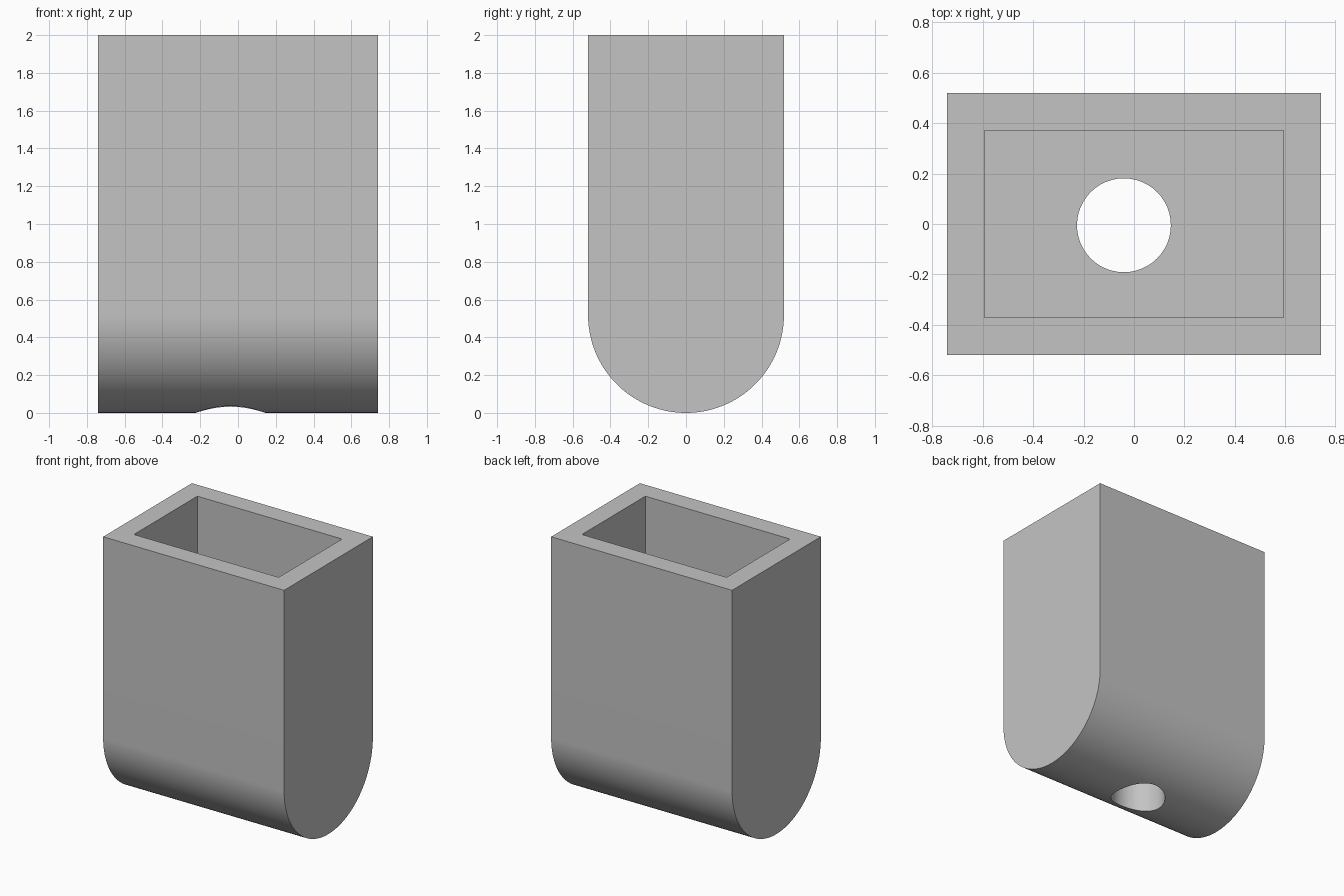
import bpy
import bmesh
import math

WIDTH, DEPTH, HEIGHT = 1.48, 1.037, 2.0
WALL = 0.148
RADIUS = DEPTH / 2
FLOOR = RADIUS

if "Cube" in bpy.data.objects:
    bpy.data.objects.remove(bpy.data.objects["Cube"], do_unlink=True)

grey = bpy.data.materials.new("light grey")
grey.use_nodes = True
grey.diffuse_color = (0.55, 0.55, 0.55, 1)
grey.node_tree.nodes["Principled BSDF"].inputs["Base Color"].default_value = grey.diffuse_color


def rounded_body(name, segments=96):
    """Extrude a U-shaped side profile along x."""
    profile = [(RADIUS, HEIGHT), (-RADIUS, HEIGHT)]
    for i in range(segments + 1):
        a = math.pi + math.pi * i / segments
        profile.append((RADIUS * math.cos(a), RADIUS + RADIUS * math.sin(a)))
    bm = bmesh.new()
    face = bm.faces.new([bm.verts.new((-WIDTH / 2, y, z)) for y, z in profile])
    result = bmesh.ops.extrude_face_region(bm, geom=[face])
    moved = [g for g in result["geom"] if isinstance(g, bmesh.types.BMVert)]
    bmesh.ops.translate(bm, verts=moved, vec=(WIDTH, 0, 0))
    bmesh.ops.recalc_face_normals(bm, faces=bm.faces)
    mesh = bpy.data.meshes.new(name)
    bm.to_mesh(mesh)
    bm.free()
    obj = bpy.data.objects.new(name, mesh)
    bpy.context.collection.objects.link(obj)
    mesh.materials.append(grey)
    return obj


def cut(target, cutter):
    """Subtract the cutter from the target and discard it."""
    cutter.hide_render = True
    cutter.data.materials.append(grey)
    mod = target.modifiers.new("cut", "BOOLEAN")
    mod.operation = "DIFFERENCE"
    mod.solver = "EXACT"
    mod.object = cutter
    bpy.ops.object.select_all(action="DESELECT")
    target.select_set(True)
    bpy.context.view_layer.objects.active = target
    bpy.ops.object.modifier_apply(modifier=mod.name)
    bpy.data.objects.remove(cutter, do_unlink=True)


# Solid body with a half-round underside
body = rounded_body("hollow_body")

# Rectangular pocket, open at the top
top = HEIGHT + 0.2
bpy.ops.mesh.primitive_cube_add(size=1, location=(0, 0, (FLOOR + top) / 2))
pocket = bpy.context.object
pocket.name = "pocket_cutter"
pocket.scale = (WIDTH - 2 * WALL, DEPTH - 2 * WALL, top - FLOOR)
bpy.context.view_layer.update()
cut(body, pocket)

# Round drain hole through the floor, slightly off centre
bpy.ops.mesh.primitive_cylinder_add(vertices=48, radius=0.186, depth=1.4,
                                    location=(-0.04, -0.005, 0.3))
hole = bpy.context.object
hole.name = "hole_cutter"
cut(body, hole)

# Smooth the curved surfaces, keep the edges sharp
bpy.ops.object.shade_smooth_by_angle(angle=math.radians(25))
